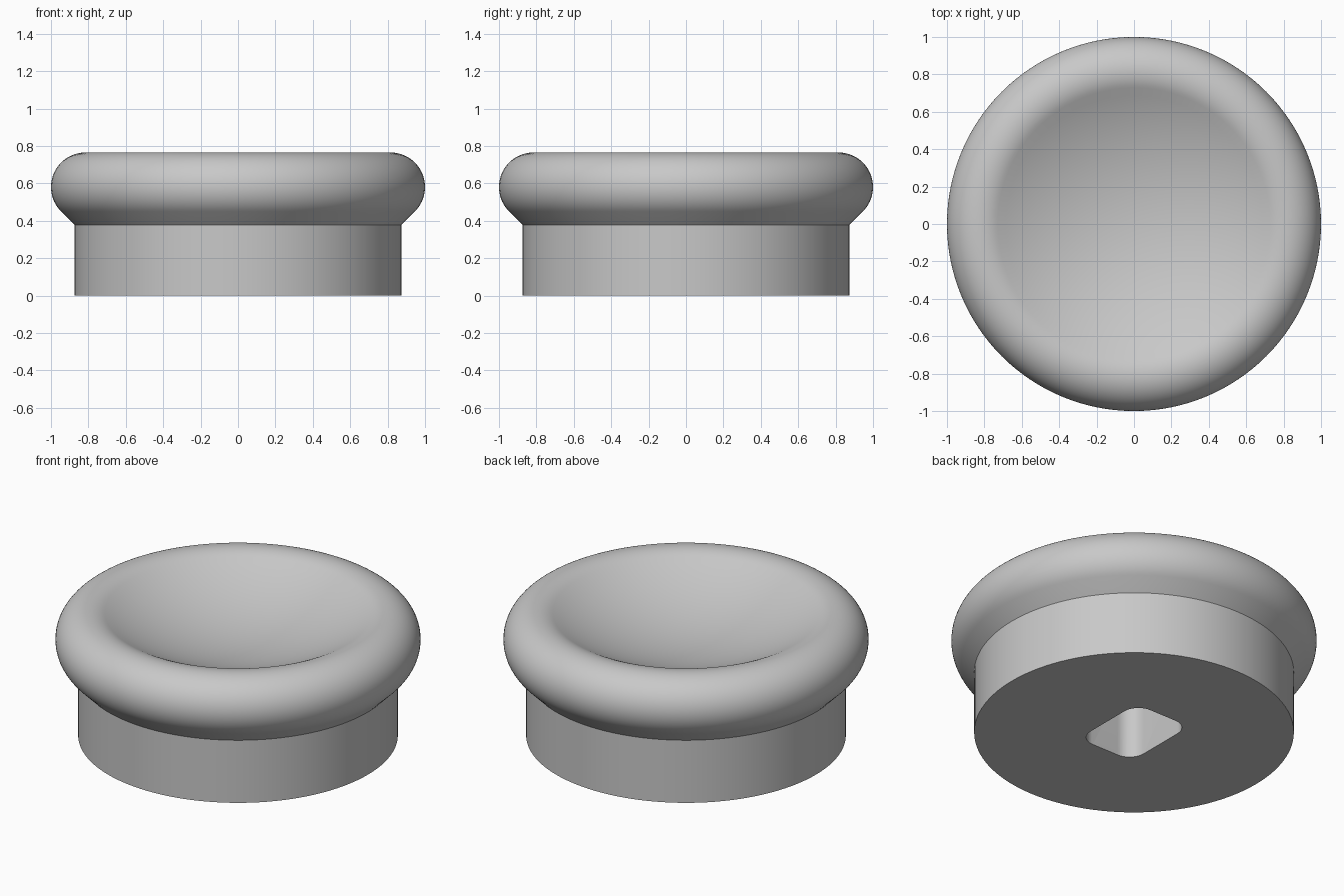
import bpy, bmesh, math

if "Cube" in bpy.data.objects:
    bpy.data.objects.remove(bpy.data.objects["Cube"])

grey = bpy.data.materials.new("mid_grey")
grey.use_nodes = True
COLOUR = (0.58, 0.58, 0.58, 1)
grey.diffuse_color = COLOUR
grey.node_tree.nodes["Principled BSDF"].inputs["Base Color"].default_value = COLOUR


def finish(name, bm):
    """Turn a bmesh into a named object."""
    bmesh.ops.recalc_face_normals(bm, faces=bm.faces)
    mesh = bpy.data.meshes.new(name)
    bm.to_mesh(mesh)
    bm.free()
    mesh.materials.append(grey)
    obj = bpy.data.objects.new(name, mesh)
    bpy.context.collection.objects.link(obj)
    return obj


def arc(cx, cz, radius, start, end, steps):
    """Points on a circular arc, angles in degrees."""
    for i in range(steps + 1):
        a = math.radians(start + (end - start) * i / steps)
        yield cx + radius * math.cos(a), cz + radius * math.sin(a)


# Profile: flat base, straight stem, flared underside, round rim, dished top
STEM_R, STEM_H = 0.875, 0.378
RIM_R, RIM_Z, ROLL = 0.815, 0.58, 0.185
SLOPE = 28
profile = [(0, 0), (STEM_R, 0), (STEM_R, STEM_H)]
profile += arc(RIM_R, RIM_Z, ROLL, -45, 90 + SLOPE, 32)
edge_r, edge_z = profile[-1]
dish_r = edge_r / math.sin(math.radians(SLOPE))
dish_z = edge_z + dish_r * math.cos(math.radians(SLOPE))
profile += list(arc(0, dish_z, dish_r, -90 + SLOPE, -90, 16))[1:]
profile[-1] = (0, profile[-1][1])

# Thumb cap body, turned around the vertical axis
bm = bmesh.new()
verts = [bm.verts.new((r, 0, z)) for r, z in profile]
edges = [bm.edges.new(pair) for pair in zip(verts, verts[1:])]
bmesh.ops.spin(bm, geom=verts + edges, cent=(0, 0, 0), axis=(0, 0, 1),
               angle=math.tau, steps=128, use_merge=True)
bmesh.ops.remove_doubles(bm, verts=bm.verts, dist=0.0001)
body = finish("thumb_cap", bm)

# Socket cutter: rounded rectangle pushed up into the base
HALF_X, HALF_Y, CORNER = 0.19, 0.245, 0.1
bm = bmesh.new()
outline = []
for i, (sx, sy) in enumerate([(1, 1), (-1, 1), (-1, -1), (1, -1)]):
    outline += arc(sx * (HALF_X - CORNER), sy * (HALF_Y - CORNER), CORNER,
                   90 * i, 90 * i + 90, 10)
face = bm.faces.new([bm.verts.new((x, y, -0.1)) for x, y in outline])
top = bmesh.ops.extrude_face_region(bm, geom=[face])["geom"]
bmesh.ops.translate(bm, vec=(0, 0, STEM_H + 0.1),
                    verts=[v for v in top if isinstance(v, bmesh.types.BMVert)])
cutter = finish("socket_cutter", bm)
cutter.hide_render = True

# Cut the socket and apply
cut = body.modifiers.new("socket", 'BOOLEAN')
cut.operation = 'DIFFERENCE'
cut.solver = 'EXACT'
cut.object = cutter
bpy.ops.object.select_all(action='DESELECT')
body.select_set(True)
bpy.context.view_layer.objects.active = body
bpy.ops.object.modifier_apply(modifier=cut.name)
bpy.data.objects.remove(cutter)
bpy.ops.object.shade_smooth_by_angle(angle=math.radians(30))
